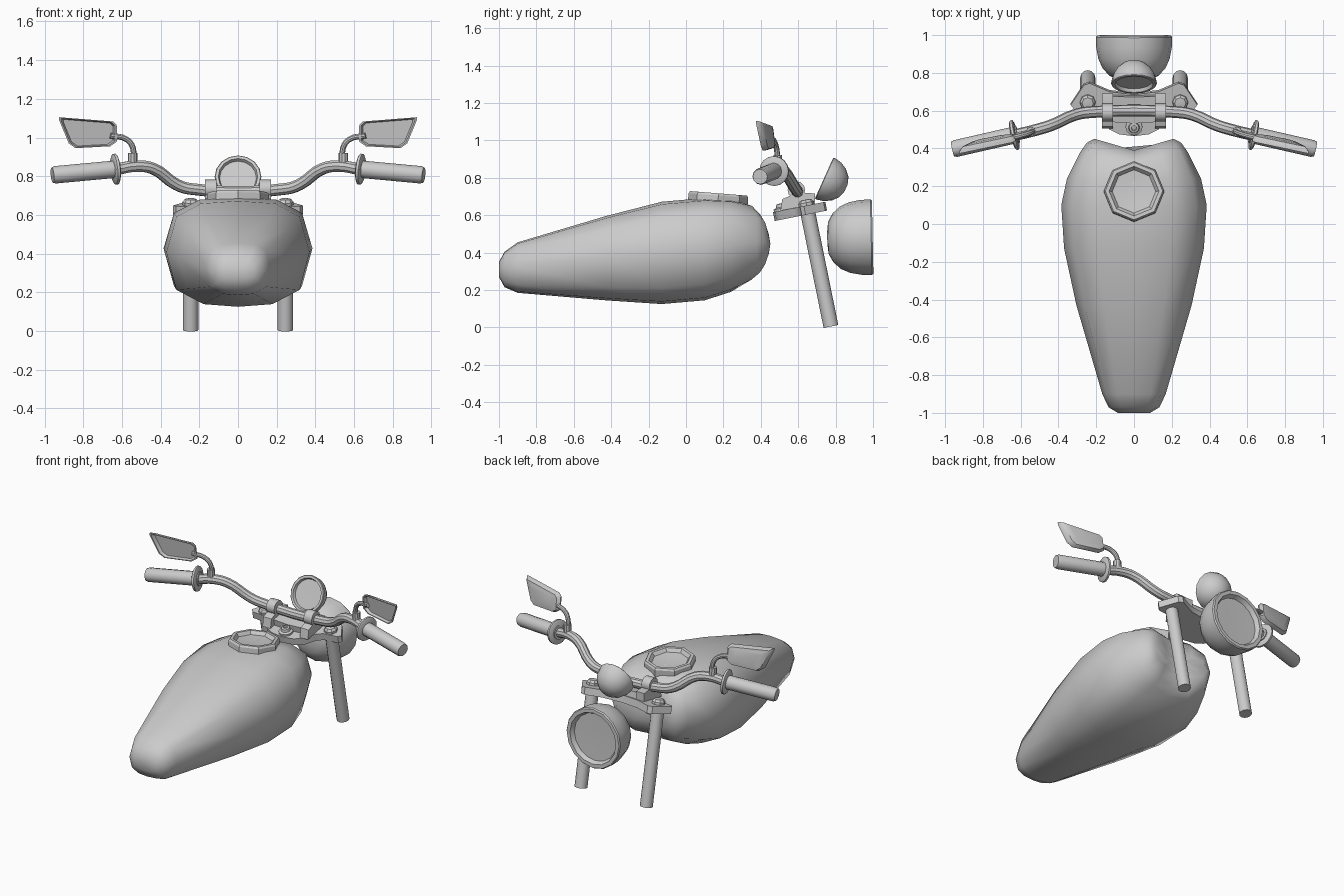
import bpy, bmesh
from math import sin, cos, pi, radians
from mathutils import Vector

if "Cube" in bpy.data.objects:
    bpy.data.objects.remove(bpy.data.objects["Cube"])


def smooth(ob, angle=35):
    bpy.ops.object.select_all(action='DESELECT')
    ob.select_set(True)
    bpy.context.view_layer.objects.active = ob
    bpy.ops.object.shade_smooth_by_angle(angle=radians(angle))
    return ob


def loft(name, rings, angle=35):
    """Skin a list of point rings and close both ends."""
    bm = bmesh.new()
    rows = [[bm.verts.new(p) for p in ring] for ring in rings]
    for a, b in zip(rows, rows[1:]):
        n = len(a)
        for i in range(n):
            bm.faces.new((a[i], a[(i + 1) % n], b[(i + 1) % n], b[i]))
    bm.faces.new(rows[0])
    bm.faces.new(rows[-1])
    bmesh.ops.recalc_face_normals(bm, faces=bm.faces)
    me = bpy.data.meshes.new(name)
    bm.to_mesh(me)
    bm.free()
    ob = bpy.data.objects.new(name, me)
    bpy.context.collection.objects.link(ob)
    return smooth(ob, angle)


def lathe(name, origin, axis, profile, sides=16, angle=35):
    """Revolve (radius, height) pairs around an axis."""
    q = Vector(axis).to_track_quat('Z', 'Y')
    o = Vector(origin)
    return loft(name, [[o + q @ Vector((r * cos(2 * pi * i / sides), r * sin(2 * pi * i / sides), h))
                        for i in range(sides)] for r, h in profile], angle)


def rod(name, a, b, r, sides=12):
    a, b = Vector(a), Vector(b)
    return lathe(name, a, b - a, [(r, 0), (r, (b - a).length)], sides)


def tube(name, pts, r, res=4):
    cu = bpy.data.curves.new(name, 'CURVE')
    cu.dimensions = '3D'
    cu.bevel_depth, cu.bevel_resolution, cu.resolution_u = r, 3, res
    cu.use_fill_caps = True
    sp = cu.splines.new('BEZIER')
    sp.bezier_points.add(len(pts) - 1)
    for bp, p in zip(sp.bezier_points, pts):
        bp.co = p
        bp.handle_left_type = bp.handle_right_type = 'AUTO'
    ob = bpy.data.objects.new(name, cu)
    bpy.context.collection.objects.link(ob)
    bpy.ops.object.select_all(action='DESELECT')
    ob.select_set(True)
    bpy.context.view_layer.objects.active = ob
    bpy.ops.object.convert(target='MESH')
    return smooth(bpy.context.view_layer.objects.active)


# Fuel tank: y, half width, top z, bottom z
half = [(0, 1), (.52, .95), (.86, .7), (1, .03), (.86, -.68), (.48, -.95), (0, -1)]
section = half + [(-u, v) for u, v in half[-2:0:-1]]
stations = [(-1, .085, .35, .27), (-.97, .135, .405, .215), (-.9, .168, .455, .185),
            (-.43, .305, .595, .145), (-.13, .37, .672, .125), (.1, .385, .692, .145),
            (.24, .355, .685, .19), (.38, .285, .66, .245), (.43, .25, .61, .285),
            (.46, .21, .52, .37), (.46, .1, .47, .42)]
rings = []
for y, w, zt, zb in stations:
    dent = .07 if y > .35 else 0
    rings.append([(u * w, y - dent * max(0, 1 - abs(u * w) / .24),
                   (zt + zb) / 2 + v * (zt - zb) / 2) for u, v in section])
loft("fuel_tank", rings, 60)

# Octagonal filler cap with dished top
lathe("filler_cap", (0, .17, .665), (0, .08, 1),
      [(.16, -.01), (.16, .04), (.152, .052), (.132, .052), (.115, .03), (.05, .024)], 8, 20)


# Fork yoke, sloping up towards the lamp
def yoke_top(y):
    return .615 + .2 * (y - .46)


def plate(name, half_outline, lo, hi):
    out = half_outline + [(-x, y) for x, y in reversed(half_outline) if x > 0]
    return loft(name, [[(x, y - .2 * h, yoke_top(y) + h) for x, y in out] for h in (lo, hi)])


plate("fork_yoke", [(0, .465), (.08, .475), (.13, .5), (.18, .575), (.22, .6), (.32, .61),
                    (.335, .63), (.265, .735), (.235, .745), (.13, .7), (0, .685)], -.047, .0)
plate("yoke_riser", [(0, .54), (.15, .55), (.165, .6), (.155, .685), (0, .68)], -.01, .04)
up = Vector((0, -.2, 1)).normalized()
lathe("steering_nut", (0, .515, yoke_top(.515)), up,
      [(.045, -.01), (.045, .012), (.03, .018), (.026, .035), (.014, .038), (.012, .028)], 12)

# Handlebar
bar = [(.25, .59, .735), (.32, .575, .758), (.44, .522, .84), (.53, .495, .852), (.63, .471, .835)]
path = [(-x, y, z) for x, y, z in reversed(bar)] + bar
tube("handlebar", path, .031)

# Mirror housing outline (x, z)
pane = [(.925, 1.105), (.645, 1.083), (.627, 1.065), (.625, .98), (.66, .955),
        (.84, .945), (.875, .97), (.925, 1.09)]
cx, cz = .77, 1.025

for s, side in ((-1, "left"), (1, "right")):
    # Fork leg and top bolt
    rod(side + "_fork_leg", (s * .245, .775, .005), (s * .245, .648, .63), .04)
    lathe(side + "_fork_bolt", (s * .245, .645, yoke_top(.645)), up,
          [(.042, -.01), (.042, .015), (.03, .03), (.015, .032)], 8)

    # Handlebar clamp: ring, foot and two bolts
    rod(side + "_clamp_ring", (s * .11, .59, .735), (s * .17, .59, .735), .047)
    loft(side + "_clamp_foot", [[(s * x, y, yoke_top(y) + h) for h, y in
                                 ((0, .505), (.06, .515), (.08, .60), (.055, .69), (0, .69))]
                                for x in (.11, .17)])

    # Grip with flange
    a, b = Vector((s * .615, .475, .838)), Vector((s * .96, .396, .806))
    lathe(side + "_grip", a, b - a, [(.045, 0), (.045, .34), (.04, .355)], 12)
    lathe(side + "_grip_flange", a + (b - a) * .02, b - a,
          [(.07, 0), (.08, .005), (.08, .018), (.07, .024)], 16)

    # Mirror stalk
    tube(side + "_mirror_stalk", [(s * .545, .49, .86), (s * .543, .486, .945),
                                  (s * .575, .474, .99), (s * .66, .452, 1.01)], .015)
    rod(side + "_stalk_base", (s * .545, .491, .86), (s * .545, .489, .92), .025, 10)

    # Mirror head with recessed glass
    rings = []
    for k, dy in ((.6, .022), (.88, .016), (1, -.006), (1, -.016), (.93, -.016), (.86, .004)):
        rings.append([(s * (cx + (x - cx) * k),
                       .43 - .2 * (cx + (x - cx) * k - cx) - .13 * (z - cz) * k + dy,
                       cz + (z - cz) * k) for x, z in pane])
    loft(side + "_mirror", rings, 40)

# Headlamp bowl with recessed lens
lathe("headlamp", (0, .755, .478), (0, 1, .02),
      [(.03, 0), (.085, .006), (.13, .03), (.167, .07), (.189, .12), (.2, .18), (.202, .235),
       (.196, .243), (.172, .243), (.158, .215), (.05, .213)], 16)

# Instrument pod facing the rider
lathe("gauge", (0, .742, .797), (0, -.914, .41),
      [(.02, -.125), (.06, -.112), (.092, -.083), (.113, -.045), (.12, -.012), (.121, 0),
       (.117, .004), (.102, .004), (.095, -.014), (.03, -.015)], 16)
